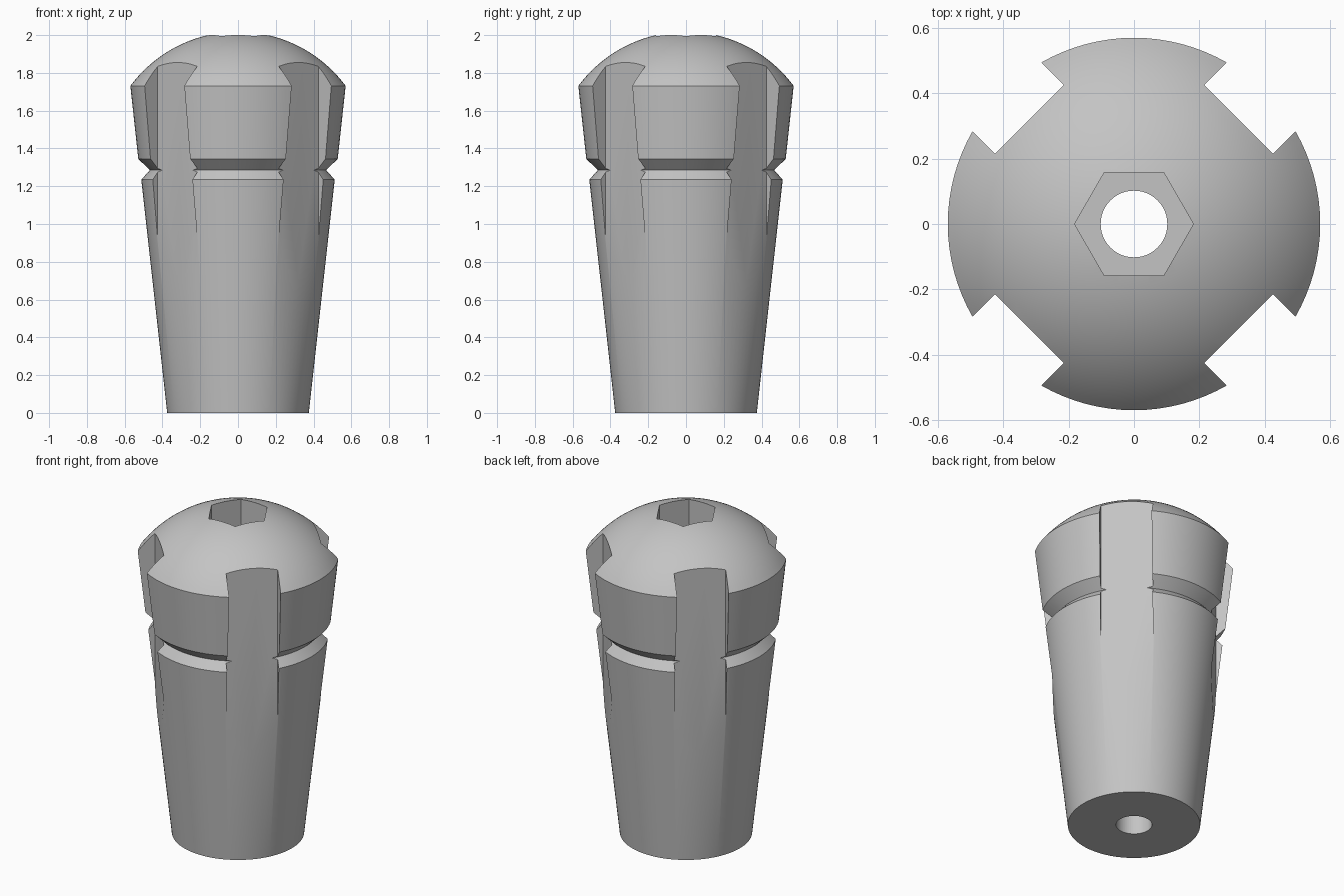
import bpy, bmesh, math
from mathutils import Matrix, Vector

if "Cube" in bpy.data.objects:
    bpy.data.objects.remove(bpy.data.objects["Cube"])

SEGMENTS = 96

grey = bpy.data.materials.new("plain grey")
grey.use_nodes = True
colour = (0.55, 0.55, 0.55, 1)
grey.diffuse_color = colour
grey.node_tree.nodes["Principled BSDF"].inputs["Base Color"].default_value = colour


def add_object(name, bm):
    bmesh.ops.recalc_face_normals(bm, faces=bm.faces)
    mesh = bpy.data.meshes.new(name)
    bm.to_mesh(mesh)
    bm.free()
    mesh.materials.append(grey)
    obj = bpy.data.objects.new(name, mesh)
    bpy.context.collection.objects.link(obj)
    return obj


def lathe(name, profile):
    bm = bmesh.new()
    verts = [bm.verts.new((r, 0, z)) for r, z in profile]
    edges = [bm.edges.new(pair) for pair in zip(verts, verts[1:])]
    bmesh.ops.spin(bm, geom=verts + edges, cent=(0, 0, 0), axis=(0, 0, 1),
                   angle=math.tau, steps=SEGMENTS, use_merge=True)
    bmesh.ops.remove_doubles(bm, verts=bm.verts, dist=1e-5)
    return add_object(name, bm)


def prism(name, sides, radius, bottom, top):
    bm = bmesh.new()
    bmesh.ops.create_cone(bm, cap_ends=True, segments=sides, radius1=radius,
                          radius2=radius, depth=top - bottom,
                          matrix=Matrix.Translation((0, 0, (top + bottom) / 2)))
    # Put a corner of the prism on the x axis
    corner = max(bm.verts, key=lambda v: v.co.x).co
    turn = Matrix.Rotation(-math.atan2(corner.y, corner.x), 3, 'Z')
    bmesh.ops.rotate(bm, verts=bm.verts, cent=(0, 0, 0), matrix=turn)
    return add_object(name, bm)


def slot_block(name, angle, inner=0.4525, outer=0.8, width=0.297):
    bm = bmesh.new()
    bmesh.ops.create_cube(bm, size=1)
    bmesh.ops.scale(bm, verts=bm.verts, vec=Vector((outer - inner, width, 2.2)))
    bmesh.ops.translate(bm, verts=bm.verts, vec=Vector(((outer + inner) / 2, 0, 1.2)))
    bmesh.ops.rotate(bm, verts=bm.verts, cent=(0, 0, 0),
                     matrix=Matrix.Rotation(angle, 3, 'Z'))
    return add_object(name, bm)


# Tapered body with a V groove, a flared head and a spherical cap
dome_r, dome_z = 0.71, 1.308
start = math.asin(0.57 / dome_r)
dome = [(dome_r * math.sin(start * (1 - i / 20)),
         dome_z + dome_r * math.cos(start * (1 - i / 20))) for i in range(21)]
profile = [(0, 0), (0.375, 0), (0.512, 1.235), (0.467, 1.285), (0.528, 1.345)] + dome
body = lathe("tapered_plug", profile)

# Four diagonal slots, the hexagonal socket and the through hole
cutters = [slot_block("slot_cutter", math.radians(45 + 90 * i)) for i in range(4)]
cutters.append(prism("hex_socket_cutter", 6, 0.182, 1.6, 2.2))
cutters.append(prism("bore_cutter", 48, 0.102, -0.2, 1.8))
for cutter in cutters:
    cutter.hide_render = True
    cut = body.modifiers.new(cutter.name, 'BOOLEAN')
    cut.operation = 'DIFFERENCE'
    cut.solver = 'EXACT'
    cut.object = cutter

# Bake the cuts, then drop the cutters
bpy.context.view_layer.update()
evaluated = body.evaluated_get(bpy.context.evaluated_depsgraph_get())
finished = bpy.data.meshes.new_from_object(evaluated)
body.modifiers.clear()
body.data = finished
finished.materials.clear()
finished.materials.append(grey)
for polygon in finished.polygons:
    polygon.material_index = 0
for cutter in cutters:
    bpy.data.objects.remove(cutter)

# Smooth rounded surfaces with crisp machined edges
bpy.ops.object.select_all(action='DESELECT')
body.select_set(True)
bpy.context.view_layer.objects.active = body
bpy.ops.object.shade_smooth_by_angle(angle=math.radians(30))
